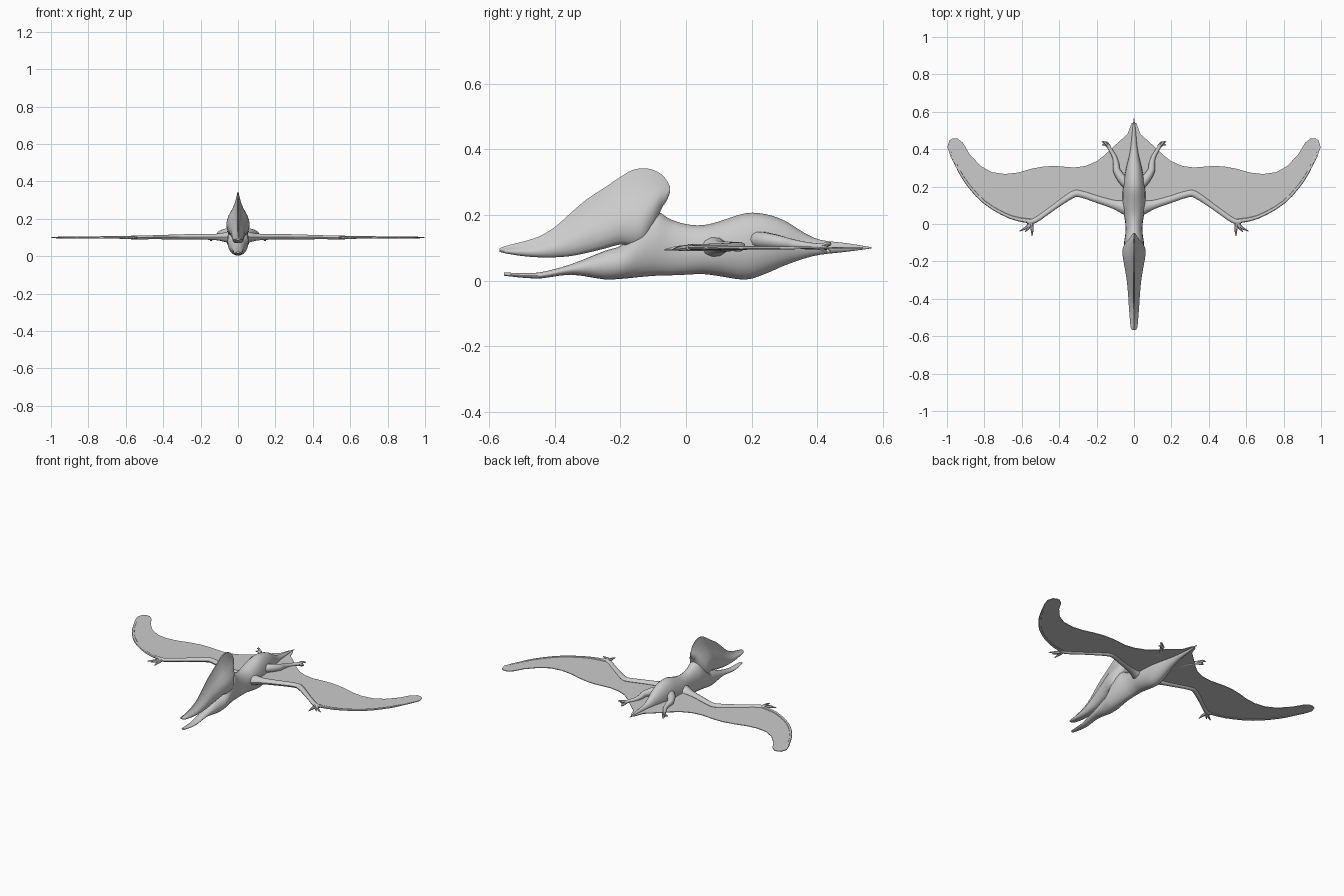
import bpy, bmesh, math
from mathutils import Vector

skin = bpy.data.materials.new("light grey skin")
skin.diffuse_color = (0.6, 0.6, 0.6, 1)


def finish(name, bm, mirror=False, smooth=40):
    bmesh.ops.recalc_face_normals(bm, faces=bm.faces[:])
    me = bpy.data.meshes.new(name)
    bm.to_mesh(me)
    bm.free()
    me.materials.append(skin)
    ob = bpy.data.objects.new(name, me)
    bpy.context.collection.objects.link(ob)
    if smooth:
        bpy.ops.object.select_all(action='DESELECT')
        ob.select_set(True)
        bpy.context.view_layer.objects.active = ob
        bpy.ops.object.shade_smooth_by_angle(angle=math.radians(smooth))
    if mirror:
        ob.modifiers.new("mirror", 'MIRROR')
    return ob


def spline(rows, steps):
    """Catmull-Rom interpolation through rows of numbers."""
    rows = [rows[0]] + rows + [rows[-1]]
    out = []
    for a, b, c, d in zip(rows, rows[1:], rows[2:], rows[3:]):
        for i in range(steps):
            t = i / steps
            out.append([0.5 * (2*q + (r-p)*t + (2*p-5*q+4*r-s)*t*t + (3*q-p-3*r+s)*t**3)
                        for p, q, r, s in zip(a, b, c, d)])
    return out + [list(rows[-1])]


def loft(bm, rings):
    rings = [[bm.verts.new(p) for p in r] for r in rings]
    n = len(rings[0])
    for a, b in zip(rings, rings[1:]):
        for i in range(n):
            j = (i + 1) % n
            bm.faces.new((a[i], a[j], b[j], b[i]))
    bm.faces.new(rings[0])
    bm.faces.new(rings[-1][::-1])


def limb(bm, rows, steps=3, sides=10, flat=1.0):
    """Tapered tube through rows of (x, y, z, radius)."""
    pts = spline(rows, steps)
    rings = []
    for i, (x, y, z, r) in enumerate(pts):
        a, b = pts[max(i - 1, 0)], pts[min(i + 1, len(pts) - 1)]
        tan = (Vector(b[:3]) - Vector(a[:3])).normalized()
        side = tan.cross(Vector((0, 0, 1))).normalized()
        up = side.cross(tan)
        rings.append([Vector((x, y, z)) + side * r * math.cos(k * math.tau / sides)
                      + up * r * flat * math.sin(k * math.tau / sides) for k in range(sides)])
    loft(bm, rings)


# Body from lower jaw to tail: y, top, bottom, half width
body = [
    [-.555, .025, .015, .010], [-.50, .023, .009, .018], [-.44, .026, .007, .022],
    [-.35, .050, .018, .028], [-.25, .090, .004, .042], [-.19, .112, .006, .053],
    [-.14, .185, .011, .056], [-.09, .210, .015, .052], [-.05, .188, .016, .046],
    [0, .172, .018, .046], [.05, .169, .020, .054], [.10, .180, .014, .062],
    [.18, .205, .003, .060], [.24, .203, .020, .054], [.30, .183, .046, .042],
    [.36, .146, .067, .027], [.41, .124, .079, .018], [.49, .114, .088, .010],
    [.565, .102, .098, .002]]
bm = bmesh.new()
N = 20
loft(bm, [[(w * math.cos(k * math.tau / N), y,
            (t + b) / 2 + (t - b) / 2 * math.sin(k * math.tau / N)) for k in range(N)]
          for y, t, b, w in spline(body, 3)])
finish("body_and_lower_jaw", bm)

# Upper beak and tall crest: y, top, bottom, half width
head = [
    [-.568, .098, .088, .010], [-.55, .106, .083, .018], [-.50, .119, .075, .023],
    [-.45, .135, .071, .027], [-.40, .165, .071, .030], [-.35, .210, .075, .034],
    [-.30, .253, .085, .039], [-.25, .286, .097, .047], [-.20, .320, .110, .056],
    [-.165, .341, .105, .061], [-.13, .347, .110, .060], [-.10, .341, .155, .044],
    [-.075, .326, .218, .022], [-.058, .306, .245, .012], [-.048, .285, .272, .004]]
# Cross-section, widest low down: height fraction, width fraction
cross = [(0, .55), (.06, .80), (.17, .97), (.32, 1), (.46, .83), (.6, .52),
         (.75, .26), (.9, .12), (.98, .05)]
outline = [(1, u, w) for u, w in cross] + [(-1, u, w) for u, w in reversed(cross)]
bm = bmesh.new()
loft(bm, [[(s * f * w, y, b + (t - b) * u) for s, u, f in outline]
          for y, t, b, w in spline(head, 3)])
finish("upper_beak_and_crest", bm, smooth=50)

# Wing membrane
edge = [(0, .08), (.10, .10), (.20, .135), (.31, .16), (.43, .08), (.55, .012),
        (.66, .03), (.73, .06), (.80, .11), (.86, .165), (.91, .23), (.95, .30),
        (.98, .36), (.998, .41), (.987, .447), (.968, .458), (.945, .458), (.915, .435),
        (.88, .375), (.82, .31), (.76, .277), (.69, .267), (.62, .275), (.55, .295),
        (.48, .308), (.42, .31), (.32, .302), (.26, .31), (.20, .335), (.155, .37),
        (.118, .405), (.075, .445), (.035, .48), (.012, .54), (0, .54)]
bm = bmesh.new()
bm.faces.new([bm.verts.new((x, y, .100)) for x, y in edge])
wing = finish("wing_membrane", bm, mirror=True, smooth=0)
solid = wing.modifiers.new("thickness", 'SOLIDIFY')
solid.thickness, solid.offset = .004, 0

# Upper arm, forearm and long wing finger
bm = bmesh.new()
limb(bm, [(.02, .085, .102, .050), (.06, .092, .102, .036), (.11, .105, .103, .023),
          (.20, .133, .104, .019), (.285, .160, .104, .018), (.33, .156, .103, .018),
          (.43, .088, .102, .014), (.53, .018, .101, .014), (.57, .014, .101, .013)], flat=.8)
limb(bm, [(.54, .014, .101, .013), (.66, .037, .101, .010), (.80, .117, .100, .009),
          (.905, .235, .100, .008), (.965, .348, .100, .006), (.991, .41, .100, .003)],
     sides=8, flat=.7)
finish("wing_arm", bm, mirror=True)

# Small clawed fingers at the wrist
bm = bmesh.new()
for x1, y1, x2, y2 in [(.545, -.03, .545, -.065), (.565, -.02, .582, -.042),
                       (.575, -.018, .612, -.038)]:
    limb(bm, [(.548, .012, .100, .011), (x1, y1, .098, .008), (x2, y2, .094, .002)],
         sides=6)
finish("wing_claws", bm, mirror=True)

# Hind leg
bm = bmesh.new()
limb(bm, [(.030, .205, .125, .024), (.060, .235, .124, .025), (.092, .285, .118, .020),
          (.095, .320, .112, .016), (.105, .360, .107, .012), (.128, .400, .104, .010),
          (.140, .422, .102, .012)])
finish("hind_leg", bm, mirror=True)

# Toes
bm = bmesh.new()
for x, y, z in [(.172, .440, .112), (.170, .422, .100), (.150, .440, .088)]:
    limb(bm, [(.134, .412, .102, .010), ((x + .14) / 2, (y + .43) / 2, z, .007),
              (x, y, z - .003, .002)], sides=6)
finish("toes", bm, mirror=True)
